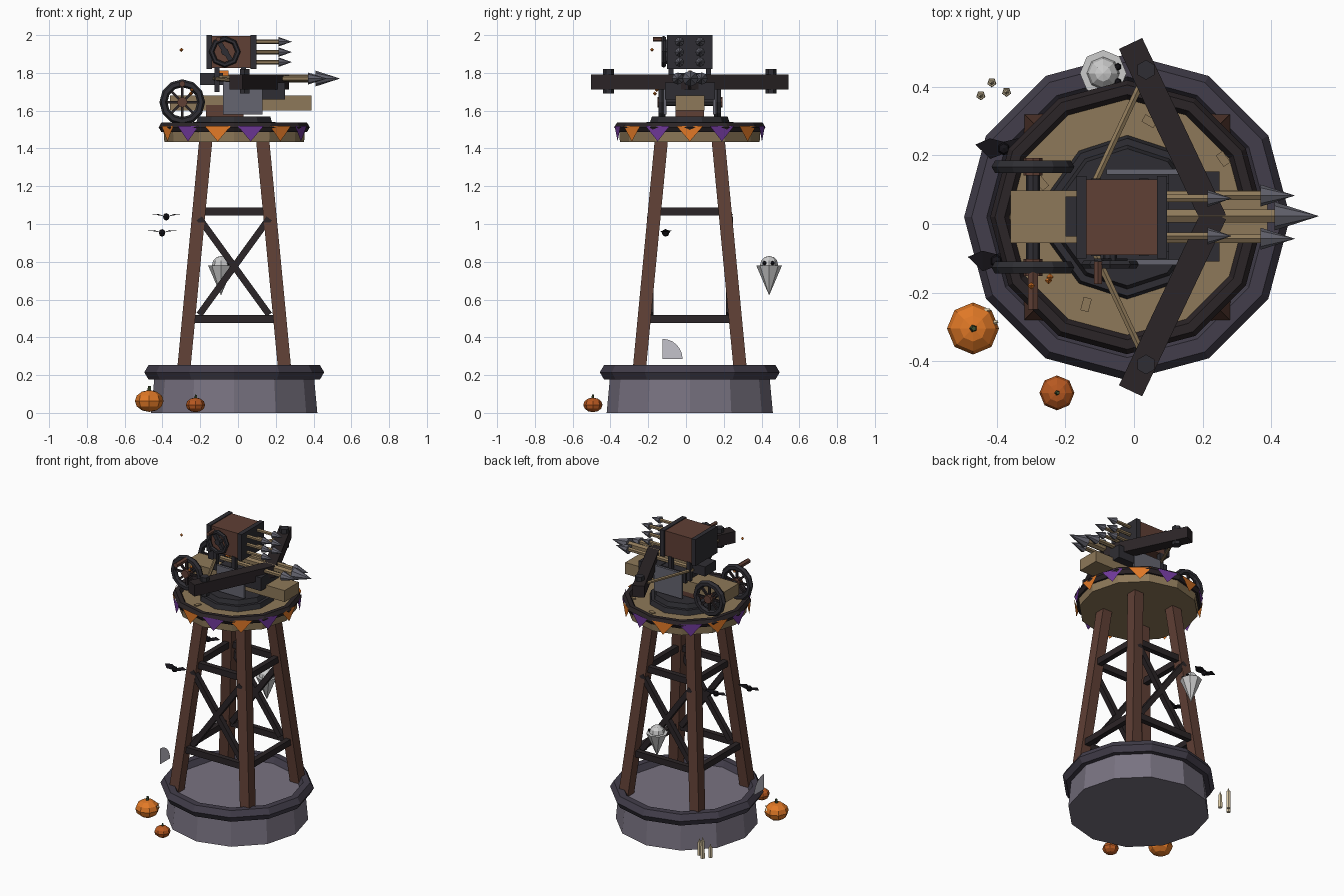
import bpy, bmesh
from math import pi, sin, cos, radians
from mathutils import Vector, Matrix

if "Cube" in bpy.data.objects:
    bpy.data.objects.remove(bpy.data.objects["Cube"])

CX, CY = -0.02, 0.02   # tower axis


def mat(name, r, g, b):
    m = bpy.data.materials.new(name)
    m.diffuse_color = (r, g, b, 1)
    m.use_nodes = True
    m.node_tree.nodes["Principled BSDF"].inputs["Base Color"].default_value = m.diffuse_color
    return m


STONE = mat("stone", .19, .17, .22)
SLATE = mat("slate", .055, .048, .07)
WOOD = mat("wood", .115, .05, .035)
DARK = mat("dark_wood", .024, .018, .02)
TAN = mat("tan_wood", .27, .19, .10)
IRON = mat("iron", .028, .027, .033)
STEEL = mat("steel", .13, .13, .16)
ORANGE = mat("orange", .75, .19, .02)
RUST = mat("dark_orange", .48, .10, .015)
PURPLE = mat("purple", .16, .04, .32)
WHITE = mat("white", .75, .75, .73)
WAX = mat("wax", .75, .62, .40)
BLACK = mat("black", .008, .007, .01)
GREEN = mat("green", .05, .08, .03)
WEB = mat("web", .55, .54, .60)


def finish(name, bm, m):
    bmesh.ops.recalc_face_normals(bm, faces=bm.faces)
    me = bpy.data.meshes.new(name)
    bm.to_mesh(me)
    bm.free()
    me.materials.append(m)
    ob = bpy.data.objects.new(name, me)
    bpy.context.collection.objects.link(ob)
    return ob


def box(name, x, y, z, m, rot=0):
    lo, hi = Vector((x[0], y[0], z[0])), Vector((x[1], y[1], z[1]))
    bm = bmesh.new()
    bmesh.ops.create_cube(bm, size=1, matrix=Matrix.Translation((lo + hi) / 2)
                          @ Matrix.Rotation(rot, 4, 'Z') @ Matrix.Diagonal((*(hi - lo), 1)))
    return finish(name, bm, m)


def along(a, b):
    a, b = Vector(a), Vector(b)
    q = (b - a).to_track_quat('Z', 'Y').to_matrix().to_4x4()
    return Matrix.Translation((a + b) / 2) @ q, (b - a).length


def beam(name, a, b, w, h, m):
    mx, l = along(a, b)
    bm = bmesh.new()
    bmesh.ops.create_cube(bm, size=1, matrix=mx @ Matrix.Diagonal((w, h, l, 1)))
    return finish(name, bm, m)


def rod(name, a, b, r1, r2, n, m):
    mx, l = along(a, b)
    bm = bmesh.new()
    bmesh.ops.create_cone(bm, cap_ends=True, segments=n, radius1=r1, radius2=r2, depth=l, matrix=mx)
    return finish(name, bm, m)


def ball(name, c, r, m, u=8, v=6, sz=1):
    bm = bmesh.new()
    bmesh.ops.create_uvsphere(bm, u_segments=u, v_segments=v, radius=r,
                              matrix=Matrix.Translation(c) @ Matrix.Diagonal((1, 1, sz, 1)))
    return finish(name, bm, m)


def ring(name, c, R, r, n, k, m, upright=False):
    mx = Matrix.Translation(c) @ (Matrix.Rotation(pi / 2, 4, 'X') if upright else Matrix())
    bm = bmesh.new()
    v = [[bm.verts.new(mx @ Vector(((R + r * cos(2 * pi * j / k)) * cos(2 * pi * i / n),
                                    (R + r * cos(2 * pi * j / k)) * sin(2 * pi * i / n),
                                    r * sin(2 * pi * j / k)))) for j in range(k)] for i in range(n)]
    for i in range(n):
        for j in range(k):
            p, q = (i + 1) % n, (j + 1) % k
            bm.faces.new((v[i][j], v[p][j], v[p][q], v[i][q]))
    return finish(name, bm, m)


def sheet(name, polys, m):
    bm = bmesh.new()
    for p in polys:
        bm.faces.new([bm.verts.new(c) for c in p])
    return finish(name, bm, m)


# stone base
rod("stone_base", (CX, CY, 0), (CX, CY, .215), .44, .42, 12, STONE)
ring("base_rim", (CX, CY, .215), .432, .044, 12, 6, SLATE)

# splayed legs, kept square to the axes
for sx in (-1, 1):
    for sy in (-1, 1):
        bm = bmesh.new()
        bmesh.ops.create_cube(bm, size=1)
        for v in bm.verts:
            d, z = (.15, 1.45) if v.co.z > 0 else (.27, .2)
            v.co = (CX + sx * d + v.co.x * .07, CY + sy * d + v.co.y * .07, z)
        finish("leg", bm, WOOD)

# horizontal and crossed braces
for z, d in ((1.067, .186), (.498, .241)):
    for s in (-1, 1):
        beam("brace", (CX - d, CY + s * d, z), (CX + d, CY + s * d, z), .035, .042, DARK)
        beam("brace", (CX + s * d, CY - d, z), (CX + s * d, CY + d, z), .035, .042, DARK)
for s in (-1, 1):
    for t in (-1, 1):
        beam("cross_brace", (CX - t * .185, CY + s * .21, 1.03), (CX + t * .185, CY + s * .21, .52), .035, .035, DARK)

# platform with rim and loose planks
rod("deck", (CX, CY, 1.435), (CX, CY, 1.508), .37, .375, 12, TAN)
ring("deck_rim", (CX, CY, 1.512), .372, .028, 12, 6, DARK)
for x, y, a in ((.045, .3, 60), (.26, .19, 35), (-.14, -.235, -15), (-.27, .12, 40)):
    box("deck_plank", (x - .012, x + .012), (y - .02, y + .02), (1.505, 1.514), TAN, radians(a))

# bunting flags
for i in range(14):
    a = 2 * pi * i / 14
    c, t = Vector((cos(a), sin(a), 0)), Vector((-sin(a), cos(a), 0))
    o = Vector((CX, CY, 0)) + c * .392
    up, dn = Vector((0, 0, 1.52)), Vector((0, 0, 1.437))
    sheet("flag", [(o + up - t * .072, o + up + t * .072, o + dn)], (ORANGE, PURPLE)[i % 2])

# turntable and pedestal
rod("turntable_flange", (CX, CY, 1.505), (CX, CY, 1.54), .24, .23, 10, IRON)
rod("turntable", (CX, CY, 1.54), (CX, CY, 1.57), .21, .2, 10, IRON)
box("pedestal", (-.17, .03), (-.055, .095), (1.565, 1.63), WOOD)

# crossbow stock and housing
box("rail", (-.36, .39), (-.055, .098), (1.602, 1.68), TAN)
for s in (-1, 1):
    y = CY + s * .132
    box("side_plate", (-.08, .13), (y - .008, y + .008), (1.58, 1.755), STEEL)
box("front_block", (.1, .25), (-.11, .153), (1.66, 1.75), IRON)
box("bolt_bed", (-.08, .12), (-.08, .12), (1.67, 1.745), IRON)
box("latch_block", (-.2, -.08), (-.037, .08), (1.735, 1.80), IRON)

# bow arms, tip bolts and string
for s in (-1, 1):
    beam("bow_arm", (.235, CY - s * .01, 1.752), (-.01, CY + s * .507, 1.752), .075, .078, DARK)
    rod("bow_nut", (.035, CY + s * .43, 1.69), (.035, CY + s * .43, 1.82), .029, .029, 6, IRON)
    rod("bow_string", (.025, CY + s * .40, 1.755), (-.125, CY + s * .08, 1.77), .011, .011, 6, TAN)


# bolts: three on the rail, six in the magazine
def bolt(x0, x1, x2, y, z, r, R):
    rod("bolt_shaft", (x0, y, z), (x1, y, z), r, r, 6, TAN)
    rod("bolt_head", (x1, y, z), (x2, y, z), R, 0, 8, STEEL)


bolt(-.15, .41, .54, CY + .003, 1.77, .022, .042)
for s in (-1, 1):
    bolt(-.1, .37, .47, CY + s * .063, 1.77, .015, .032)
    for z in (1.965, 1.91, 1.857):
        bolt(.08, .215, .285, CY + s * .055, z, .012, .025)
box("fletching", (-.11, -.05), (.012, .03), (1.76, 1.812), ORANGE)
box("fletching", (-.11, -.05), (-.02, .06), (1.776, 1.786), ORANGE)

# magazine
box("magazine", (-.14, .07), (-.09, .13), (1.825, 1.995), WOOD)
for x in (-.168, .067):
    box("magazine_plate", (x, x + .03), (-.1, .14), (1.82, 2.0), IRON)
for x in (-.125, .015):
    for s in (-1, 1):
        y = CY + s * .1
        box("magazine_post", (x, x + .028), (y - .013, y + .013), (1.70, 1.83), IRON)

# magazine crank
ring("crank_ring", (-.07, -.118, 1.912), .07, .014, 8, 6, IRON, True)
beam("crank_bar", (-.105, -.11, 1.97), (-.03, -.11, 1.855), .02, .025, IRON)
rod("crank_hub", (-.07, -.125, 1.912), (-.07, -.09, 1.912), .02, .02, 8, IRON)
rod("crank_grip", (-.105, -.175, 1.978), (-.105, -.11, 1.978), .013, .013, 6, WOOD)

# winch wheels
WX, WZ = -.295, 1.645
for s in (-1, 1):
    y = CY + s * .147
    ring("winch_wheel", (WX, y, WZ), .1, .021, 12, 6, IRON, True)
    for i in range(4):
        a = i * pi / 4
        dx, dz = .1 * cos(a), .1 * sin(a)
        beam("winch_spoke", (WX - dx, y, WZ - dz), (WX + dx, y, WZ + dz), .013, .013, DARK)
    rod("winch_hub", (WX, y - .025, WZ), (WX, y + .025, WZ), .028, .028, 8, WOOD)
rod("winch_axle", (WX, CY - .147, WZ), (WX, CY + .147, WZ), .02, .02, 8, IRON)
rod("winch_grip", (WX, -.25, 1.742), (WX, -.12, 1.742), .017, .017, 6, WOOD)

# floating embers
for p in ((-.3, -.18, 1.922), (-.25, -.165, 1.69), (-.245, -.155, 1.71)):
    ball("ember", p, .011, ORANGE, 4, 2)

# pumpkins
for x, y, r, m in ((-.47, -.305, .076, ORANGE), (-.225, -.493, .051, RUST)):
    z = r * .83
    ball("pumpkin", (x, y, z), r, m, 8, 6, .76)
    rod("pumpkin_stem", (x, y, z + r * .65), (x + .003, y, z + r * 1.05), r * .16, r * .1, 5, GREEN)
for x, y in ((-.42, -.25), (-.397, -.285)):
    rod("pumpkin_tooth", (x - .015, y - .005, .08), (x, y, .085), .012, .003, 3, WAX)

# candles
for x, y, h in ((-.415, .413, .12), (-.447, .375, .07), (-.372, .385, .09)):
    rod("candle", (x, y, 0), (x, y, h), .014, .012, 5, WAX)
    rod("candle_flame", (x, y, h), (x, y, h + .025), .008, 0, 5, WAX)

# ghost
GX, GY = -.09, .44
rod("ghost_body", (GX, GY, .622), (GX, GY, .78), 0, .068, 8, WHITE)
ball("ghost_head", (GX, GY, .783), .048, WHITE)
for s in (-1, 1):
    ball("ghost_eye", (GX + .043, GY - .003 + s * .022, .793), .011, BLACK, 6, 4)

# bats
for x, y, z in ((-.38, .22, 1.038), (-.402, -.108, .953)):
    ball("bat_body", (x, y, z), .02, BLACK, 6, 4)
    for s in (-1, 1):
        sheet("bat_wing", [((x, y - .015, z), (x, y + .02, z), (x + s * .04, y + .03, z + .014), (x + s * .04, y - .03, z + .008)),
                           ((x + s * .04, y + .03, z + .014), (x + s * .04, y - .03, z + .008), (x + s * .083, y + .012, z + .012))], BLACK)

# quarter cobweb
sheet("cobweb", [[(-.5, -.125, .285)] + [(-.5, -.125 + .107 * cos(i * pi / 12), .285 + .107 * sin(i * pi / 12))
                                         for i in range(7)]], WEB)
